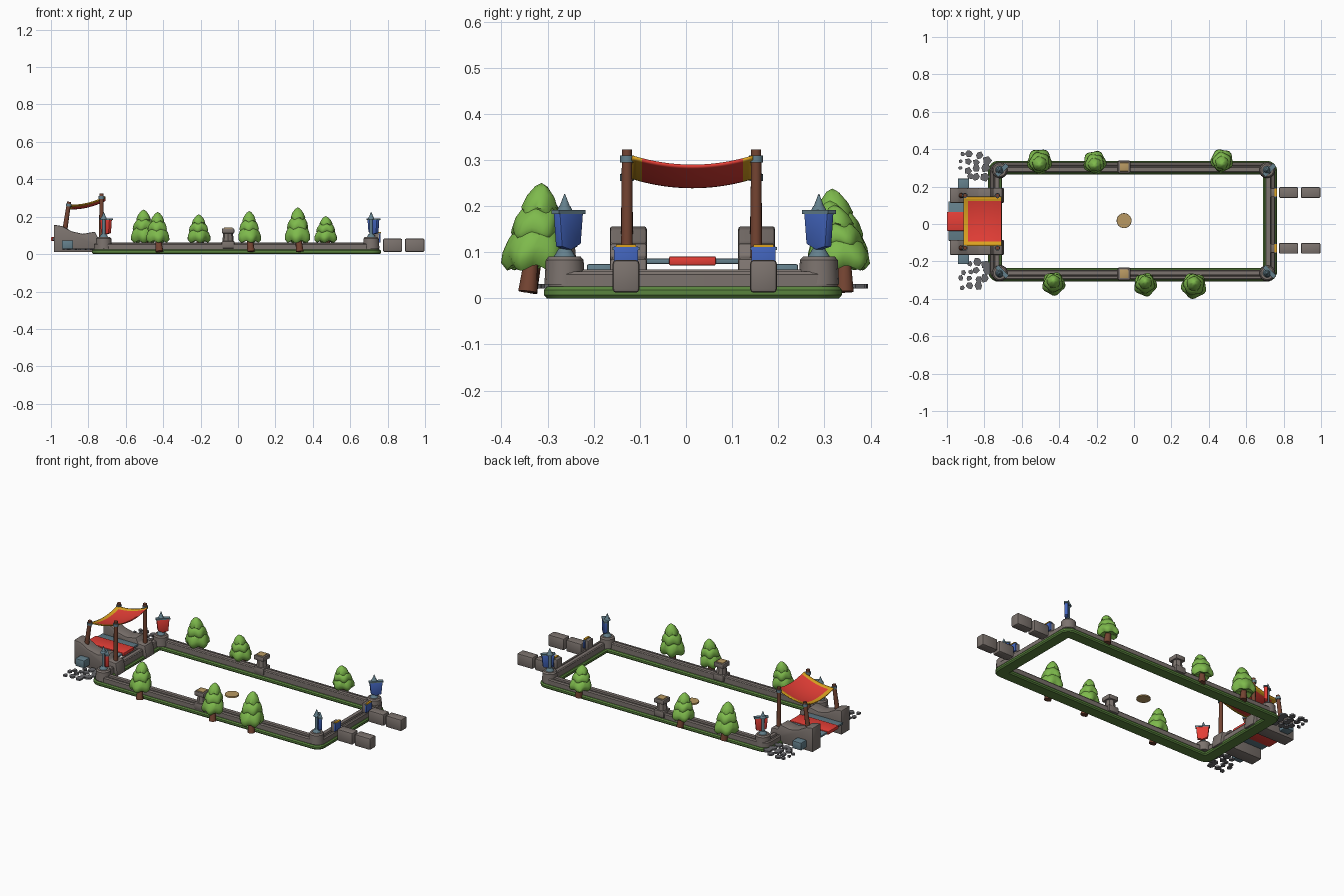
import bpy, bmesh, math, random
from mathutils import Vector, Matrix

if "Cube" in bpy.data.objects:
    bpy.data.objects.remove(bpy.data.objects["Cube"])
random.seed(4)

def mat(name, r, g, b):
    m = bpy.data.materials.new(name)
    lin = [((c / 255 + 0.055) / 1.055) ** 2.4 for c in (r, g, b)]
    m.diffuse_color = (*lin, 1)
    m.use_nodes = True
    m.node_tree.nodes["Principled BSDF"].inputs["Base Color"].default_value = m.diffuse_color
    return m

STONE = mat("grey stone", 124, 115, 110)
DARK = mat("dark rubble", 104, 104, 108)
GRASS = mat("moss green", 90, 132, 62)
LEAF = mat("leaf green", 126, 186, 76)
WOOD = mat("brown wood", 116, 68, 50)
RED = mat("red cloth", 228, 62, 54)
GOLD = mat("gold trim", 222, 164, 32)
BLUE = mat("blue cloth", 66, 100, 188)
SLATE = mat("blue slate", 100, 128, 140)
TAN = mat("tan wood", 184, 153, 98)

def finish(name, bm, mats, smooth=None):
    bmesh.ops.recalc_face_normals(bm, faces=bm.faces)
    me = bpy.data.meshes.new(name)
    bm.to_mesh(me)
    bm.free()
    ob = bpy.data.objects.new(name, me)
    bpy.context.collection.objects.link(ob)
    for m in (mats if isinstance(mats, list) else [mats]):
        me.materials.append(m)
    if smooth:
        bpy.ops.object.select_all(action='DESELECT')
        ob.select_set(True)
        bpy.context.view_layer.objects.active = ob
        bpy.ops.object.shade_smooth_by_angle(angle=math.radians(smooth))
    return ob

def box(name, x0, x1, y0, y1, z0, z1, m, bevel=0.0, rot=0.0):
    bm = bmesh.new()
    c = Matrix.Translation(((x0 + x1) / 2, (y0 + y1) / 2, (z0 + z1) / 2))
    bmesh.ops.create_cube(bm, size=1, matrix=c @ Matrix.Rotation(rot, 4, 'Z')
                          @ Matrix.Diagonal((x1 - x0, y1 - y0, z1 - z0, 1)))
    if bevel:
        bmesh.ops.bevel(bm, geom=bm.edges[:], offset=bevel, segments=2, profile=0.5, affect='EDGES')
    return finish(name, bm, m, 35)

def rod(name, a, b, r0, r1, m, n=12):
    a, b = Vector(a), Vector(b)
    bm = bmesh.new()
    bmesh.ops.create_cone(bm, cap_ends=True, segments=n, radius1=r0, radius2=r1, depth=(b - a).length,
                          matrix=Matrix.Translation((a + b) / 2)
                          @ (b - a).to_track_quat('Z', 'Y').to_matrix().to_4x4())
    return finish(name, bm, m, 40)

def prism(name, pts, thick, m, matrix, bevel=0.0):
    # extrude an (x, z) outline along y, centred, then place it
    bm = bmesh.new()
    f = bm.faces.new([bm.verts.new((x, -thick / 2, z)) for x, z in pts])
    r = bmesh.ops.extrude_face_region(bm, geom=[f])
    bmesh.ops.translate(bm, vec=(0, thick, 0), verts=[v for v in r['geom'] if isinstance(v, bmesh.types.BMVert)])
    if bevel:
        bmesh.ops.bevel(bm, geom=bm.edges[:], offset=bevel, segments=2, profile=0.5, affect='EDGES')
    bmesh.ops.transform(bm, matrix=matrix, verts=bm.verts)
    return finish(name, bm, m, 35)

# --- perimeter: closed cross-section (inset, z) swept round a rounded rectangle
X0, X1, Y0, Y1 = -0.78, 0.765, -0.308, 0.338

def sweep(name, section, m):
    bm = bmesh.new()
    loops = []
    for o, z in section:
        r = max(0.055 - o, 0.004)
        loop = []
        for cx, cy, a0 in ((X1 - o - r, Y1 - o - r, 0), (X0 + o + r, Y1 - o - r, 90),
                           (X0 + o + r, Y0 + o + r, 180), (X1 - o - r, Y0 + o + r, 270)):
            for i in range(7):
                a = math.radians(a0 + 15 * i)
                loop.append(bm.verts.new((cx + r * math.cos(a), cy + r * math.sin(a), z)))
        loops.append(loop)
    n = len(loops[0])
    for k in range(len(loops)):
        A, B = loops[k], loops[(k + 1) % len(loops)]
        for i in range(n):
            bm.faces.new((A[i], A[(i + 1) % n], B[(i + 1) % n], B[i]))
    return finish(name, bm, m, 30)

sweep("moss_base", [(0.006, 0), (0, 0.007), (0, 0.018), (0.006, 0.025), (0.068, 0.025),
                    (0.074, 0.018), (0.074, 0.007), (0.068, 0)], GRASS)
sweep("stone_wall", [(0.01, 0.02), (0.01, 0.052), (0.016, 0.058), (0.026, 0.058), (0.029, 0.05),
                     (0.033, 0.05), (0.036, 0.062), (0.058, 0.062), (0.062, 0.056), (0.062, 0.02)], STONE)

# --- corner towers with poles and banners
for sx, x in ((-1, -0.718), (1, 0.712)):
    for sy, y in ((-1, -0.263), (1, 0.288)):
        side = "left" if sx < 0 else "right"
        tag = side + ("_front" if sy < 0 else "_back")
        rod("tower_base_" + tag, (x, y, 0.03), (x, y, 0.083), 0.044, 0.041, STONE, 16)
        rod("tower_top_" + tag, (x, y, 0.083), (x, y, 0.091), 0.041, 0.034, STONE, 16)
        rod("pole_foot_" + tag, (x, y, 0.09), (x, y, 0.108), 0.024, 0.013, SLATE)
        rod("banner_pole_" + tag, (x, y, 0.1), (x, y, 0.19), 0.009, 0.009, SLATE)
        rod("pole_collar_" + tag, (x, y, 0.186), (x, y, 0.2), 0.019, 0.012, SLATE)
        rod("pole_finial_" + tag, (x, y, 0.2), (x, y, 0.226), 0.011, 0.001, SLATE)
        M = Matrix.Translation((x + 0.012, y + 0.004 * (1 - sy), 0)) @ Matrix.Rotation(sy * math.pi / 4, 4, 'Z')
        prism("banner_" + tag, [(-0.036, 0.187), (-0.029, 0.118), (0, 0.105), (0.029, 0.112), (0.036, 0.187)],
              0.02, RED if sx < 0 else BLUE, M, 0.002)
        prism("banner_bar_" + tag, [(-0.04, 0.183), (0.04, 0.183), (0.04, 0.191), (-0.04, 0.191)], 0.024, SLATE, M)

# --- side pillars with tan caps, and the round centre marker
for tag, y in (("front", -0.267), ("back", 0.305)):
    rod("pillar_shaft_" + tag, (-0.053, y, 0.05), (-0.053, y, 0.115), 0.032, 0.026, STONE, 8)
    box("pillar_foot_" + tag, -0.087, -0.019, y - 0.034, y + 0.034, 0.03, 0.07, STONE, 0.006)
    box("pillar_head_" + tag, -0.086, -0.02, y - 0.033, y + 0.033, 0.11, 0.138, STONE, 0.006)
    box("pillar_cap_" + tag, -0.076, -0.03, y - 0.023, y + 0.023, 0.13, 0.142, TAN, 0.002)
rod("centre_disc", (-0.053, 0.018, 0), (-0.053, 0.018, 0.008), 0.04, 0.039, TAN, 28)

# --- trees: lathed three-tier crowns with lobed rims
PROF = [(0.4, 0.05), (0.78, 0.0), (1.0, 0.1), (0.99, 0.22), (0.86, 0.36), (0.77, 0.39), (0.84, 0.44),
        (0.76, 0.57), (0.6, 0.66), (0.55, 0.67), (0.58, 0.72), (0.45, 0.84), (0.22, 0.95)]

def tree(i, x, y, top, rad):
    s = -1 if y < 0 else 1
    rod("tree_trunk_%d" % i, (x + 0.01, s * 0.343, 0.014), (x, y, 0.11), 0.021, 0.013, WOOD, 10)
    bm = bmesh.new()
    base, n, ph = 0.066, 30, random.random() * 6
    rings = []
    for k, (r, z) in enumerate(PROF):
        ring = []
        for j in range(n):
            a = 2 * math.pi * j / n
            w = math.cos(5 * a + ph + 1.6 * (k // 5))
            rr = rad * r * (1 + 0.07 * w)
            zz = base + (top - base) * (z - 0.045 * r * w)
            ring.append(bm.verts.new((x + rr * math.cos(a), y + rr * math.sin(a) - s * 0.02 * z, zz)))
        rings.append(ring)
    for A, B in zip(rings, rings[1:]):
        for j in range(n):
            bm.faces.new((A[j], A[(j + 1) % n], B[(j + 1) % n], B[j]))
    tip = bm.verts.new((x, y - s * 0.02, top))
    bot = bm.verts.new((x, y, base + 0.01))
    for j in range(n):
        bm.faces.new((rings[-1][j], rings[-1][(j + 1) % n], tip))
        bm.faces.new((rings[0][(j + 1) % n], rings[0][j], bot))
    finish("tree_crown_%d" % i, bm, LEAF, 50)

for i, t in enumerate([(-0.505, 0.337, 0.238, 0.065), (-0.21, 0.332, 0.212, 0.06), (0.47, 0.342, 0.203, 0.059),
                       (-0.43, -0.322, 0.225, 0.06), (0.06, -0.327, 0.23, 0.06), (0.32, -0.333, 0.25, 0.066)]):
    tree(i, *t)

# --- left gate: worn side walls, buttress plates, deck, carpet
WALL = [(-0.985, 0.01), (-0.985, 0.157), (-0.94, 0.15), (-0.89, 0.122), (-0.83, 0.108), (-0.765, 0.12),
        (-0.75, 0.09), (-0.705, 0.086), (-0.695, 0.03), (-0.695, 0.01)]
for tag, s, yc in (("front", -1, -0.125), ("back", 1, 0.153)):
    prism("gate_wall_" + tag, WALL, 0.08, STONE, Matrix.Translation((0, yc, 0)), 0.006)
    yo = yc + s * 0.06
    box("gate_buttress_" + tag, -0.942, -0.882, yo - 0.03, yo + 0.03, 0.028, 0.074, SLATE, 0.004)
    yp = 0.012 + s * 0.14
    rod("awning_tall_post_" + tag, (-0.73, yp, 0.05), (-0.73, yp, 0.323), 0.013, 0.011, WOOD)
    rod("awning_short_post_" + tag, (-0.93, yp, 0.1), (-0.903, yp, 0.28), 0.014, 0.011, WOOD)
    rod("tall_post_tie_" + tag, (-0.73, yp, 0.294), (-0.73, yp, 0.31), 0.015, 0.015, SLATE)
    rod("short_post_tie_" + tag, (-0.906, yp, 0.255), (-0.904, yp, 0.269), 0.015, 0.015, SLATE)
box("gate_deck", -0.992, -0.75, -0.09, 0.12, 0.074, 0.086, SLATE, 0.003)
box("gate_carpet", -1.0, -0.74, -0.037, 0.065, 0.071, 0.091, RED, 0.004)

# --- awning: sagging sheet, gold border on three sides
bm = bmesh.new()
N = 24
g = [[None] * (N + 1) for _ in range(N + 1)]
for i in range(N + 1):
    for j in range(N + 1):
        u, v = i / N, j / N
        z = 0.262 + 0.045 * u - 0.02 * 4 * v * (1 - v) - 0.014 * 4 * u * (1 - u)
        g[i][j] = bm.verts.new((-0.912 + 0.203 * u, -0.117 + 0.262 * v, z))
for i in range(N):
    for j in range(N):
        f = bm.faces.new((g[i][j], g[i + 1][j], g[i + 1][j + 1], g[i][j + 1]))
        f.material_index = int(i < 3 or j < 2 or j >= N - 2)
cloth = finish("awning_cloth", bm, [RED, GOLD], 40)
sol = cloth.modifiers.new("thickness", 'SOLIDIFY')
sol.thickness = 0.006
sol.offset = 0

# --- right end: approach blocks and small blue drapes
for tag, y in (("front", -0.13), ("back", 0.168)):
    box("approach_block_inner_" + tag, 0.775, 0.878, y - 0.029, y + 0.029, 0.012, 0.083, STONE, 0.008)
    box("approach_block_outer_" + tag, 0.892, 0.997, y - 0.029, y + 0.029, 0.012, 0.083, STONE, 0.008)
    box("drape_stand_" + tag, 0.73, 0.752, y - 0.024, y + 0.024, 0.055, 0.112, STONE, 0.004)
    box("drape_" + tag, 0.753, 0.763, y - 0.026, y + 0.026, 0.062, 0.112, BLUE, 0.001)
    box("drape_trim_" + tag, 0.752, 0.765, y - 0.022, y + 0.022, 0.111, 0.117, GOLD)
    box("drape_rail_" + tag, 0.75, 0.762, y - 0.029, y + 0.029, 0.105, 0.111, SLATE)

# --- rubble slabs outside the left corners
for s in (-1, 1):
    for i in range(4):
        for j in range(4):
            if i + j == 0:
                continue
            x = -0.92 + 0.042 * i + random.uniform(-0.01, 0.01)
            y = 0.012 + s * (0.225 + 0.04 * j + random.uniform(-0.01, 0.01) + 0.015 * (s > 0))
            if i == 3 and j > 2:
                continue
            r = 0.013 + 0.004 * i + random.uniform(-0.003, 0.003)
            n = random.choice((5, 6))
            pts = [(r * random.uniform(0.8, 1.2) * math.cos(2 * math.pi * k / n),
                    r * random.uniform(0.8, 1.2) * math.sin(2 * math.pi * k / n)) for k in range(n)]
            M = Matrix.Translation((x, y, 0.026)) @ Matrix.Rotation(math.pi / 2, 4, 'X')
            prism("rubble_slab", pts, 0.01, DARK, M)
